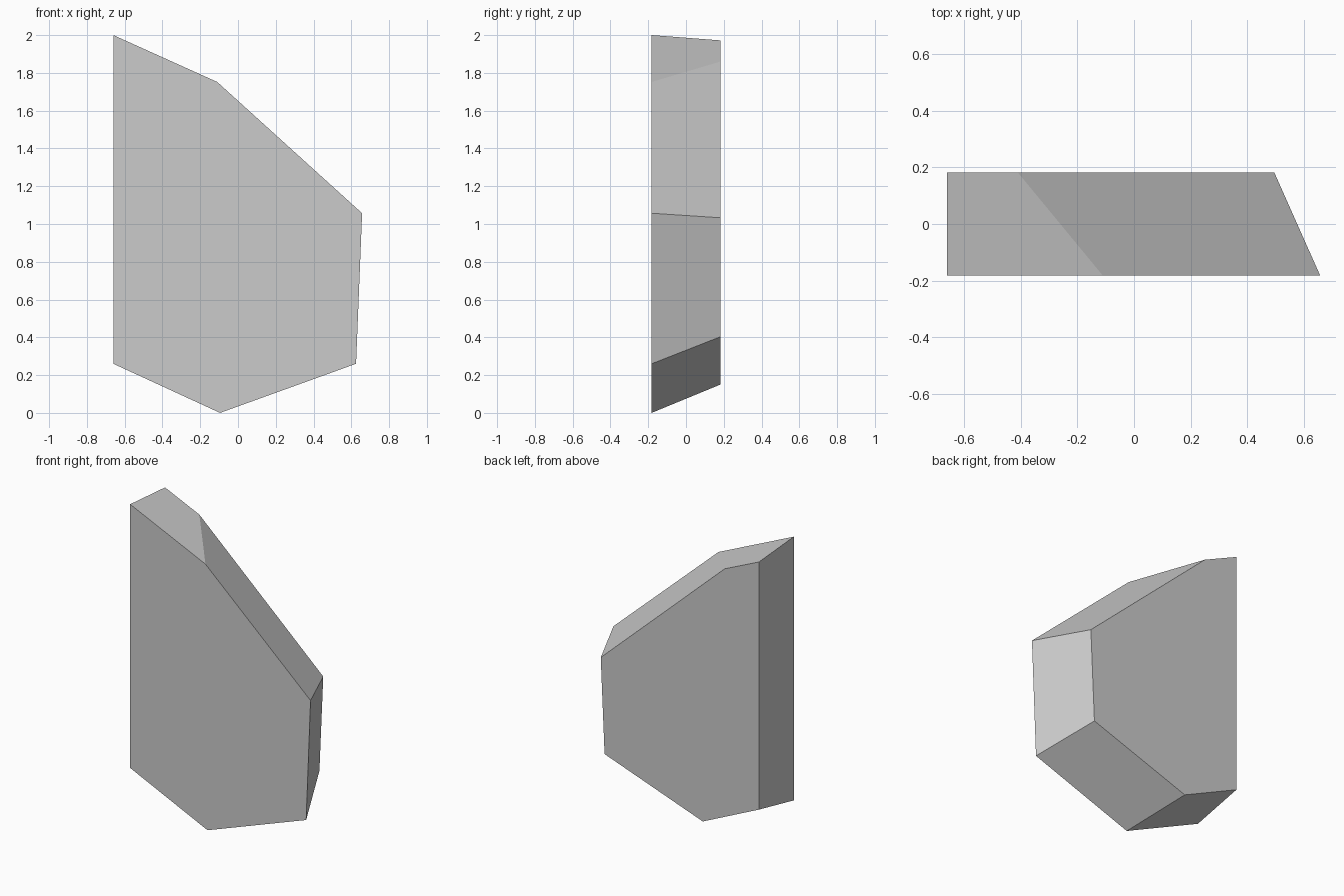
import bpy
import bmesh

cube = bpy.data.objects.get("Cube")
if cube:
    bpy.data.objects.remove(cube, do_unlink=True)

# Plain grey stone
grey = bpy.data.materials.new("plain_grey")
grey.use_nodes = True
colour = (0.6, 0.6, 0.6, 1)
grey.diffuse_color = colour
grey.node_tree.nodes["Principled BSDF"].inputs["Base Color"].default_value = colour

# Outlines (x, z) of the large front face and the smaller back face
HALF_DEPTH = 0.182
front = [(-0.66, 2.0), (-0.11, 1.752), (0.657, 1.057), (0.625, 0.26), (-0.095, 0), (-0.66, 0.26)]
back = [(-0.66, 1.972), (-0.41, 1.86), (0.495, 1.033), (0.467, 0.403), (-0.25, 0.15), (-0.66, 0.338)]


def ring(bm, outline, y):
    return [bm.verts.new((x, y, z)) for x, z in outline]


# Bevelled slab: two caps joined by sloping sides
bm = bmesh.new()
a = ring(bm, front, -HALF_DEPTH)
b = ring(bm, back, HALF_DEPTH)
bm.faces.new(a)
bm.faces.new(b[::-1])
for i in range(len(a)):
    j = (i + 1) % len(a)
    bm.faces.new((a[i], b[i], b[j], a[j]))
bmesh.ops.recalc_face_normals(bm, faces=bm.faces)

mesh = bpy.data.meshes.new("faceted_slab")
bm.to_mesh(mesh)
bm.free()
mesh.materials.append(grey)
slab = bpy.data.objects.new("faceted_slab", mesh)
bpy.context.collection.objects.link(slab)
